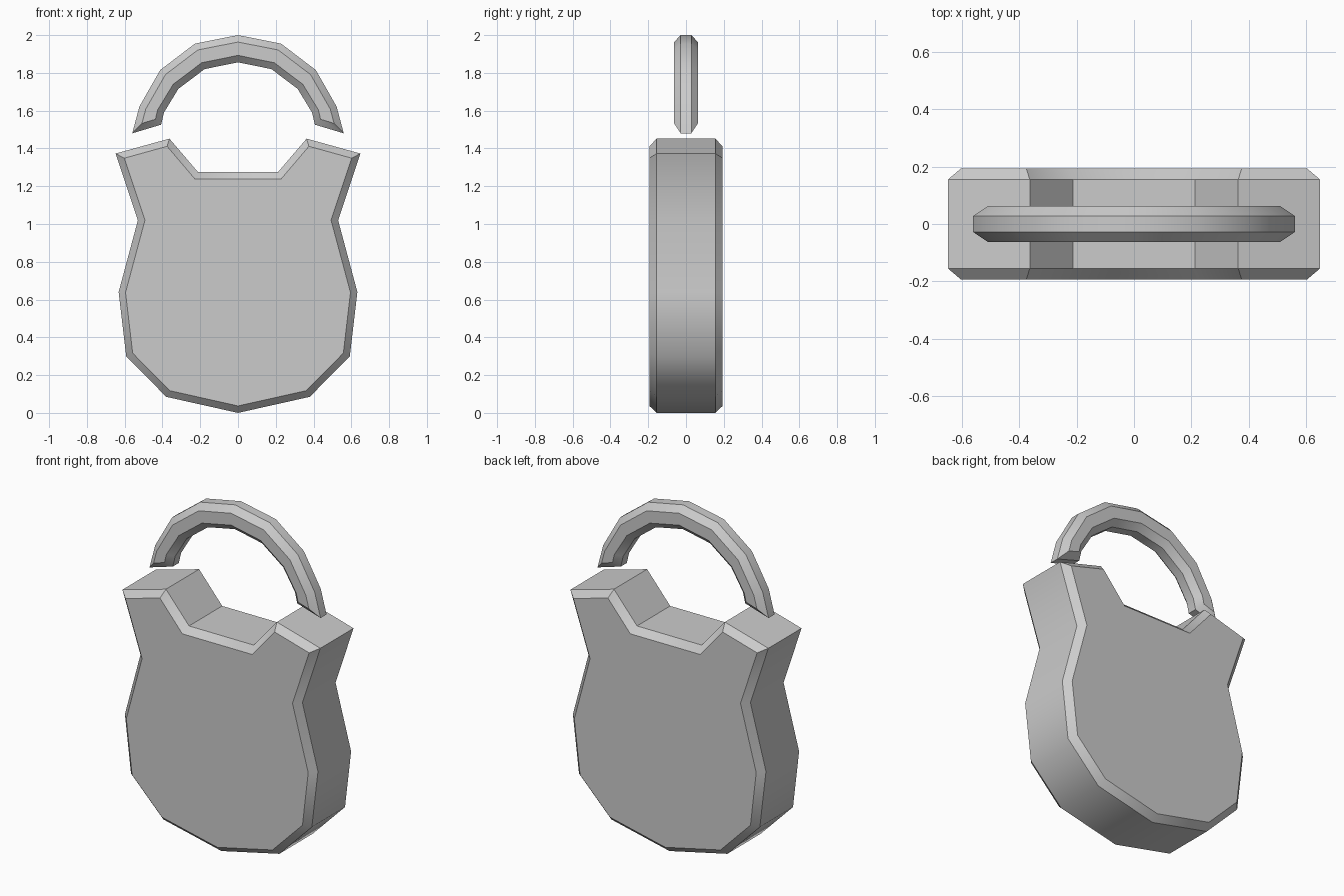
import bpy, bmesh, math
from mathutils import Vector

cube = bpy.data.objects.get("Cube")
if cube:
    bpy.data.objects.remove(cube, do_unlink=True)

steel = bpy.data.materials.new("grey metal")
steel.use_nodes = True
GREY = (0.6, 0.6, 0.6, 1)
steel.diffuse_color = GREY
steel.node_tree.nodes["Principled BSDF"].inputs["Base Color"].default_value = GREY


def mirrored(half):
    """Complete a right-hand outline with its mirror image, keeping centre points single."""
    return half + [(-x, z) for x, z in reversed(half) if x > 0]


def inset(outline, dist):
    """Move every edge of a counter-clockwise outline inward, with mitred corners."""
    pts = [Vector(p) for p in outline]
    result = []
    for i, p in enumerate(pts):
        a = (p - pts[i - 1]).normalized()
        b = (pts[(i + 1) % len(pts)] - p).normalized()
        n1, n2 = Vector((-a.y, a.x)), Vector((-b.y, b.x))
        result.append(p + (n1 + n2) * dist / (1 + n1.dot(n2)))
    return result


def chamfered_plate(name, outline, rim, depth, bevel):
    """Extrude an outline along y with a chamfer around the front and back faces."""
    small = inset(outline, bevel)
    bm = bmesh.new()
    loops = [[bm.verts.new((x, y, z)) for x, z in ring]
             for ring, y in ((small, -depth), (outline, -rim), (outline, rim), (small, depth))]
    n = len(outline)
    for near, far in zip(loops, loops[1:]):
        for i in range(n):
            j = (i + 1) % n
            bm.faces.new((near[i], near[j], far[j], far[i]))
    bm.faces.new(loops[0])
    bm.faces.new(loops[-1])
    bmesh.ops.recalc_face_normals(bm, faces=bm.faces)
    mesh = bpy.data.meshes.new(name)
    bm.to_mesh(mesh)
    bm.free()
    mesh.materials.append(steel)
    obj = bpy.data.objects.new(name, mesh)
    bpy.context.collection.objects.link(obj)
    bpy.ops.object.select_all(action='DESELECT')
    obj.select_set(True)
    bpy.context.view_layer.objects.active = obj
    bpy.ops.object.shade_smooth_by_angle(angle=math.radians(42))
    return obj


# Lock body: rounded bottom, narrow waist, two shoulders and a notch
body = [(0, 0), (0.38, 0.085), (0.592, 0.30), (0.632, 0.64), (0.53, 1.02),
        (0.648, 1.373), (0.363, 1.452), (0.212, 1.275)]
chamfered_plate("lock_body", mirrored(body), 0.155, 0.194, 0.036)

# Shackle: one arched outline, outer side up and inner side back
outer = [(0.56, 1.48), (0.522, 1.622), (0.412, 1.815), (0.228, 1.955), (0, 2)]
inner = [(0, 1.856), (0.177, 1.82), (0.316, 1.715), (0.392, 1.59), (0.407, 1.526)]
left_outer = [(-x, z) for x, z in reversed(outer[:-1])]
left_inner = [(-x, z) for x, z in reversed(inner[1:])]
chamfered_plate("shackle", outer + left_outer + left_inner + inner, 0.028, 0.063, 0.036)
